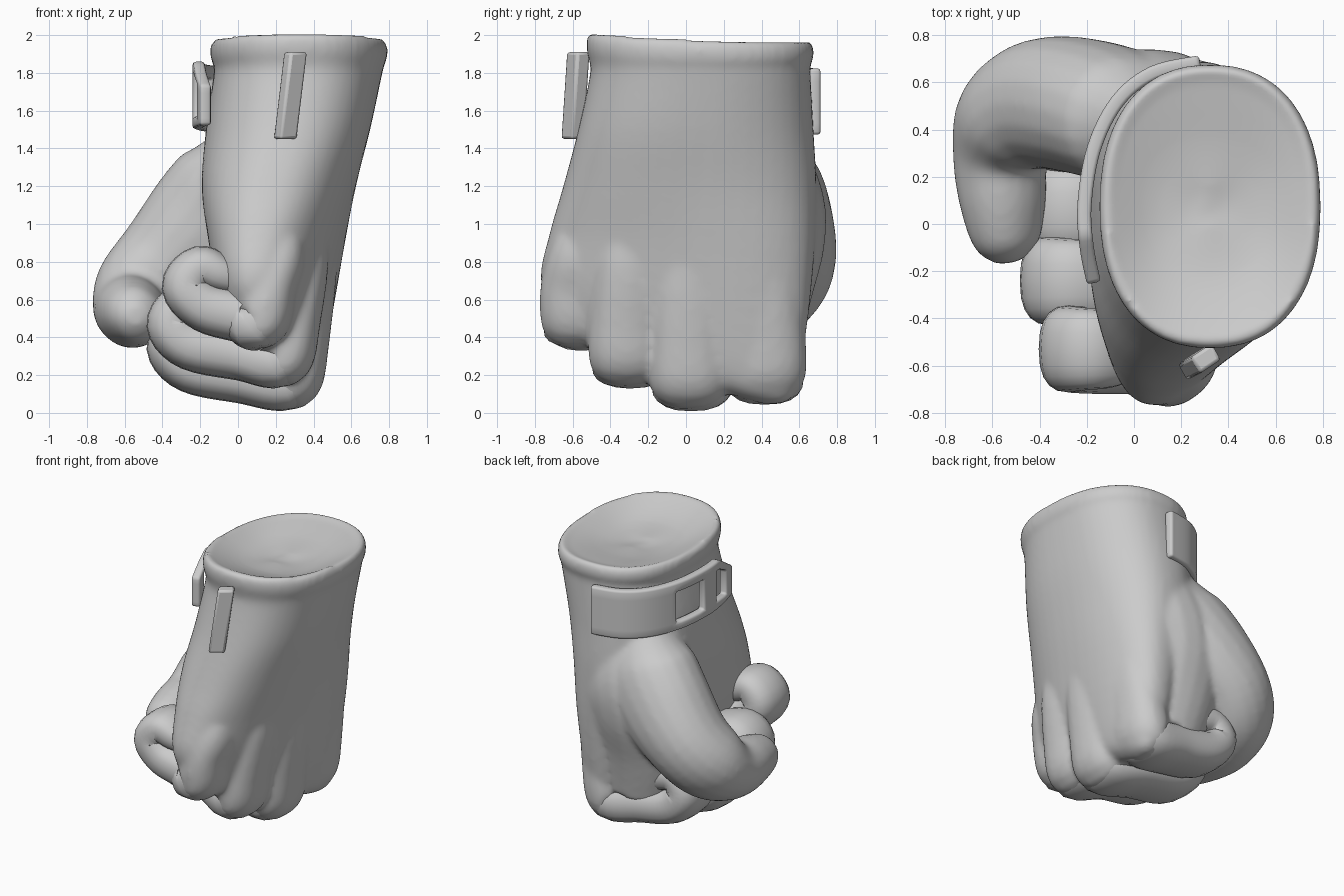
import bpy, bmesh, math
from mathutils import Vector

cube = bpy.data.objects.get("Cube")
if cube:
    bpy.data.objects.remove(cube)

grey = bpy.data.materials.new("plain grey")
grey.use_nodes = True
grey.diffuse_color = (0.6, 0.6, 0.6, 1)
grey.node_tree.nodes["Principled BSDF"].inputs["Base Color"].default_value = (0.6, 0.6, 0.6, 1)


def spline(rows, steps):
    """Smooth curve through rows of numbers."""
    out = []
    for i in range(len(rows) - 1):
        a, b, c, d = (rows[max(i - 1, 0)], rows[i], rows[i + 1], rows[min(i + 2, len(rows) - 1)])
        for k in range(steps):
            t = k / steps
            out.append([0.5 * (2 * q + (r - p) * t + (2 * p - 5 * q + 4 * r - s) * t * t
                               + (3 * q - p - 3 * r + s) * t ** 3) for p, q, r, s in zip(a, b, c, d)])
    return out + [list(rows[-1])]


def finish(name, bm, angle=60):
    bmesh.ops.recalc_face_normals(bm, faces=bm.faces)
    mesh = bpy.data.meshes.new(name)
    bm.to_mesh(mesh)
    bm.free()
    obj = bpy.data.objects.new(name, mesh)
    bpy.context.collection.objects.link(obj)
    mesh.materials.append(grey)
    bpy.ops.object.select_all(action='DESELECT')
    obj.select_set(True)
    bpy.context.view_layer.objects.active = obj
    bpy.ops.object.shade_smooth_by_angle(angle=math.radians(angle))
    return obj


def skin(name, rings):
    """Skin closed rings of points and cap both ends."""
    bm = bmesh.new()
    loops = [[bm.verts.new(p) for p in ring] for ring in rings]
    n = len(loops[0])
    for lo, hi in zip(loops, loops[1:]):
        for i in range(n):
            bm.faces.new((lo[i], lo[(i + 1) % n], hi[(i + 1) % n], hi[i]))
    bm.faces.new(loops[0])
    bm.faces.new(loops[-1])
    return finish(name, bm)


def oval(n, power):
    """Rounded-square outline of unit radius."""
    for i in range(n):
        c, s = math.cos(math.tau * i / n), math.sin(math.tau * i / n)
        yield (math.copysign(abs(c) ** (2 / power), c), math.copysign(abs(s) ** (2 / power), s))


def tube(name, rows, side, power=2.3):
    """Rows: x, y, z, half thickness, half width along the side axis."""
    rows = spline(rows, 5)
    pts = [Vector(r[:3]) for r in rows]
    rings = []
    for i, (p, r) in enumerate(zip(pts, rows)):
        t = (pts[min(i + 1, len(pts) - 1)] - pts[max(i - 1, 0)]).normalized()
        nrm = t.cross(Vector(side)).normalized()
        wide = nrm.cross(t)
        rings.append([p + nrm * c * r[3] + wide * s * r[4] for c, s in oval(20, power)])
    return skin(name, rings)


# Cuff, wrist and palm: z, x min, x max, y min, y max, slope along y, skew of x along y
body_rows = [
    (0.17, 0.14, 0.31, -0.42, 0.42, -0.30, 0.15),
    (0.26, 0.04, 0.40, -0.66, 0.57, -0.30, 0.15),
    (0.54, -0.06, 0.475, -0.77, 0.635, -0.20, 0.15),
    (0.90, -0.14, 0.55, -0.72, 0.68, -0.08, 0.12),
    (1.20, -0.19, 0.62, -0.65, 0.69, 0, 0.06),
    (1.50, -0.17, 0.70, -0.57, 0.675, 0, 0),
    (1.78, -0.13, 0.76, -0.51, 0.66, 0, 0),
    (1.85, -0.13, 0.775, -0.51, 0.66, -0.01, 0),
    (1.90, -0.145, 0.79, -0.525, 0.675, -0.03, 0),
    (1.96, -0.145, 0.79, -0.525, 0.675, -0.04, 0),
    (1.995, -0.12, 0.765, -0.50, 0.65, -0.04, 0),
    (1.975, -0.08, 0.72, -0.46, 0.61, -0.04, 0),
    (1.91, 0.08, 0.56, -0.22, 0.37, 0, 0),
    (1.89, 0.26, 0.38, 0.0, 0.15, 0, 0),
]
rings = []
for z, x0, x1, y0, y1, slope, skew in spline(body_rows, 4):
    ring = []
    for c, s in oval(48, 2.3):
        x, y = (x0 + x1) / 2 + c * (x1 - x0) / 2, (y0 + y1) / 2 + s * (y1 - y0) / 2
        ring.append((x + skew * y, y, z + slope * y - 0.015 * c * c * (z > 1.85)))
    rings.append(ring)
blend = [skin("hand_and_cuff", rings)]

# Knuckle ridges on the back of the hand, and the curled fingers below them:
# name, knuckle y, finger y, half width, lowest z, back x, furthest x
for name, ky, y, w, low, bx, far in (("index", 0.42, 0.40, 0.215, 0.025, 0.36, -0.45),
                                     ("middle", 0.02, 0.06, 0.215, -0.01, 0.365, -0.48),
                                     ("ring", -0.31, -0.24, 0.205, 0.11, 0.32, -0.48),
                                     ("little", -0.57, -0.53, 0.20, 0.31, 0.20, -0.40)):
    blend.append(tube(name + "_knuckle", [
        (bx, ky * 0.8, 1.20, 0.06, w * 0.5),
        (bx + 0.01, ky * 0.92, 0.88, 0.15, w * 0.9),
        (bx - 0.04, ky, low + 0.36, 0.155, w),
        (bx - 0.08, ky, low + 0.18, 0.155, w),
        (bx - 0.15, ky, low + 0.17, 0.11, w * 0.85),
    ], (0, 1, 0), 2.2))
    tube(name + "_finger", [
        (bx - 0.04, ky, low + 0.30, 0.11, w * 0.85),
        (bx - 0.10, ky, low + 0.165, 0.14, w * 0.95),
        (0.02, y, low + 0.20, 0.14, w * 0.97),
        (far + 0.23, y, low + 0.25, 0.135, w * 0.95),
        (far + 0.125, y, low + 0.36, 0.13, w * 0.92),
        (far + 0.20, y, low + 0.46, 0.115, w * 0.87),
        (-0.08, y, low + 0.42, 0.10, w * 0.8),
        (0.08, y, low + 0.36, 0.06, w * 0.5),
    ], (0, 1, 0), 2.5)

# Fleshy mound between wrist, thumb and index knuckle
blend.append(tube("thumb_mound", [
    (0.17, 0.42, 1.46, 0.18, 0.24), (0.10, 0.45, 1.15, 0.275, 0.35), (0.04, 0.46, 0.90, 0.275, 0.36),
    (0.04, 0.44, 0.60, 0.22, 0.32), (0.08, 0.42, 0.30, 0.18, 0.26)], (1, 0, 0), 2.1))

# Thumb: thick first joint, then a narrower tip folded forwards
thumb = [(0.08, 0.40, 1.49, 0.16, 0.16), (0.0, 0.43, 1.24, 0.27, 0.31),
         (-0.17, 0.49, 1.01, 0.29, 0.33), (-0.38, 0.51, 0.79, 0.28, 0.28),
         (-0.51, 0.43, 0.64, 0.25, 0.26), (-0.565, 0.28, 0.55, 0.20, 0.205),
         (-0.555, 0.08, 0.53, 0.175, 0.185),
         (-0.54, -0.09, 0.52, 0.13, 0.14), (-0.53, -0.165, 0.52, 0.05, 0.05)]
blend.append(tube("thumb", thumb, (-0.7, 0, 0.7), 2.1))

# Merge hand, knuckles, mound and thumb into one soft skin
for obj in blend:
    obj.select_set(True)
bpy.context.view_layer.objects.active = blend[0]
bpy.ops.object.join()
remesh = blend[0].modifiers.new("merge", 'REMESH')
remesh.mode, remesh.voxel_size, remesh.use_smooth_shade = 'VOXEL', 0.018, True
soft = blend[0].modifiers.new("soften", 'SMOOTH')
soft.factor, soft.iterations = 0.5, 12

# Wrist strap with two open slots, tapering at its front end
path = spline([(0.28, 0.685), (0.08, 0.64), (-0.07, 0.52), (-0.17, 0.32),
               (-0.21, 0.08), (-0.20, -0.10), (-0.17, -0.25)], 6)
heights = (1.52, 1.58, 1.80, 1.87)
bm = bmesh.new()
cols = []
for x, y in path:
    taper = 1 - max(0, -0.05 - y) * 2
    cols.append([bm.verts.new((x, y, 1.53 + (z - 1.53) * taper - 0.05 * (y + 0.25))) for z in heights])
for a, b in zip(cols, cols[1:]):
    mid = (a[0].co.y + b[0].co.y) / 2
    for k in range(3):
        slot = k == 1 and (0.11 < mid < 0.36 or -0.17 < mid < -0.02)
        if not slot:
            bm.faces.new((a[k], b[k], b[k + 1], a[k + 1]))
strap = finish("wrist_strap", bm, 40)
solid = strap.modifiers.new("thickness", 'SOLIDIFY')
solid.thickness, solid.offset = 0.06, 0
bev = strap.modifiers.new("soft edges", 'BEVEL')
bev.width, bev.segments = 0.015, 2

# Strap tab leaning on the front of the cuff
bm = bmesh.new()
ends = []
for x, y, z in ((0.25, -0.60, 1.45), (0.305, -0.57, 1.91)):
    along, out = Vector((0.045, 0.03, 0)), Vector((0.02, -0.035, 0))
    ends.append([bm.verts.new(Vector((x, y, z)) + along * i + out * j)
                 for i, j in ((-1, -1), (1, -1), (1, 1), (-1, 1))])
for i in range(4):
    j = (i + 1) % 4
    bm.faces.new((ends[0][i], ends[0][j], ends[1][j], ends[1][i]))
for loop in ends:
    bm.faces.new(loop)
tab = finish("front_strap_tab", bm, 40)
bev = tab.modifiers.new("soft edges", 'BEVEL')
bev.width, bev.segments = 0.015, 2
